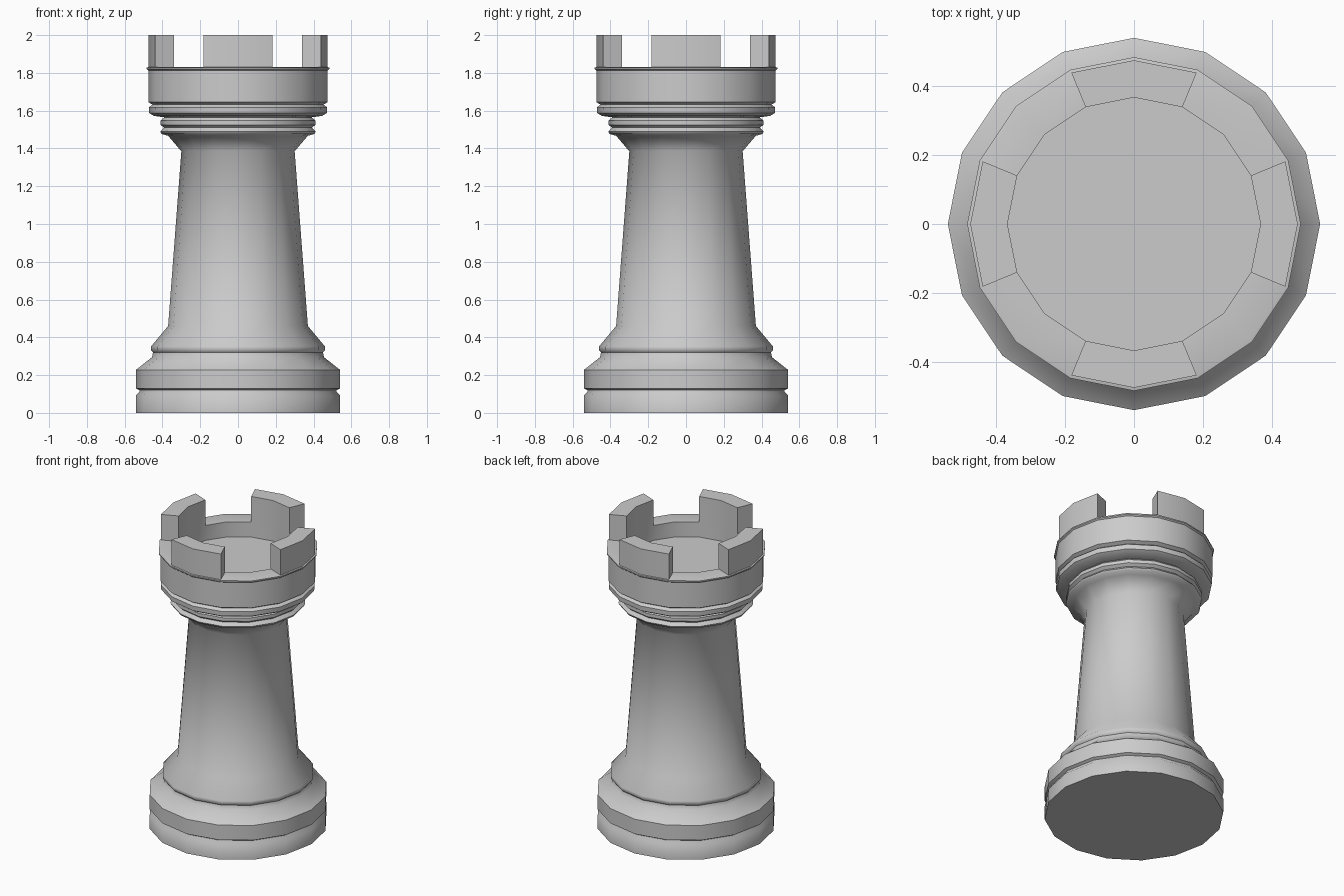
import bpy, bmesh, math
from mathutils import Vector

if "Cube" in bpy.data.objects:
    bpy.data.objects.remove(bpy.data.objects["Cube"])

SIDES = 16
TOP = 2.0
WALL_Z = 1.83
INNER_R = 0.367
FLOOR_Z = 1.73

# turned outline, (radius, height) from the foot up to the wall walk
OUTLINE = [
    (0.54, 0.0), (0.54, 0.093), (0.522, 0.112), (0.522, 0.12), (0.54, 0.13),   # foot
    (0.54, 0.228), (0.455, 0.295), (0.45, 0.32), (0.46, 0.33), (0.46, 0.352),  # plinth
    (0.37, 0.46), (0.30, 1.385), (0.37, 1.467),                                # shaft
    (0.405, 1.477), (0.412, 1.49), (0.392, 1.51), (0.41, 1.525),               # collar rings
    (0.41, 1.547), (0.39, 1.565),
    (0.445, 1.572), (0.47, 1.587), (0.472, 1.618), (0.452, 1.632),             # crown moulding
    (0.475, 1.645), (0.475, 1.813), (0.484, 1.82), (0.484, 1.828),             # crown drum
    (0.475, WALL_Z), (INNER_R, WALL_Z), (INNER_R, FLOOR_Z),                    # wall walk, well
]


def ring(bm, r, z):
    step = 2 * math.pi / SIDES
    return [bm.verts.new((r * math.cos(i * step), r * math.sin(i * step), z))
            for i in range(SIDES)]


bm = bmesh.new()
rings = [ring(bm, r, z) for r, z in OUTLINE]
merlons = []
for k, (a, b) in enumerate(zip(rings, rings[1:])):
    for i in range(SIDES):
        j = (i + 1) % SIDES
        face = bm.faces.new((a[i], a[j], b[j], b[i]))
        # two segments of wall, two of gap, centred on each axis
        if k == len(rings) - 3 and i % 4 in (0, 3):
            merlons.append(face)

# underside and floor of the well
bm.faces.new(rings[0][::-1])
bm.faces.new(rings[-1])

# battlements
new = bmesh.ops.extrude_face_region(bm, geom=merlons)["geom"]
bmesh.ops.delete(bm, geom=[f for f in merlons if f.is_valid], context='FACES_ONLY')
bmesh.ops.translate(bm, vec=Vector((0, 0, TOP - WALL_Z)),
                    verts=[g for g in new if isinstance(g, bmesh.types.BMVert)])
bmesh.ops.recalc_face_normals(bm, faces=bm.faces)

mesh = bpy.data.meshes.new("castle_tower")
bm.to_mesh(mesh)
bm.free()
tower = bpy.data.objects.new("castle_tower", mesh)
bpy.context.collection.objects.link(tower)
bpy.context.view_layer.objects.active = tower
tower.select_set(True)
bpy.ops.object.shade_smooth_by_angle(angle=math.radians(46))
